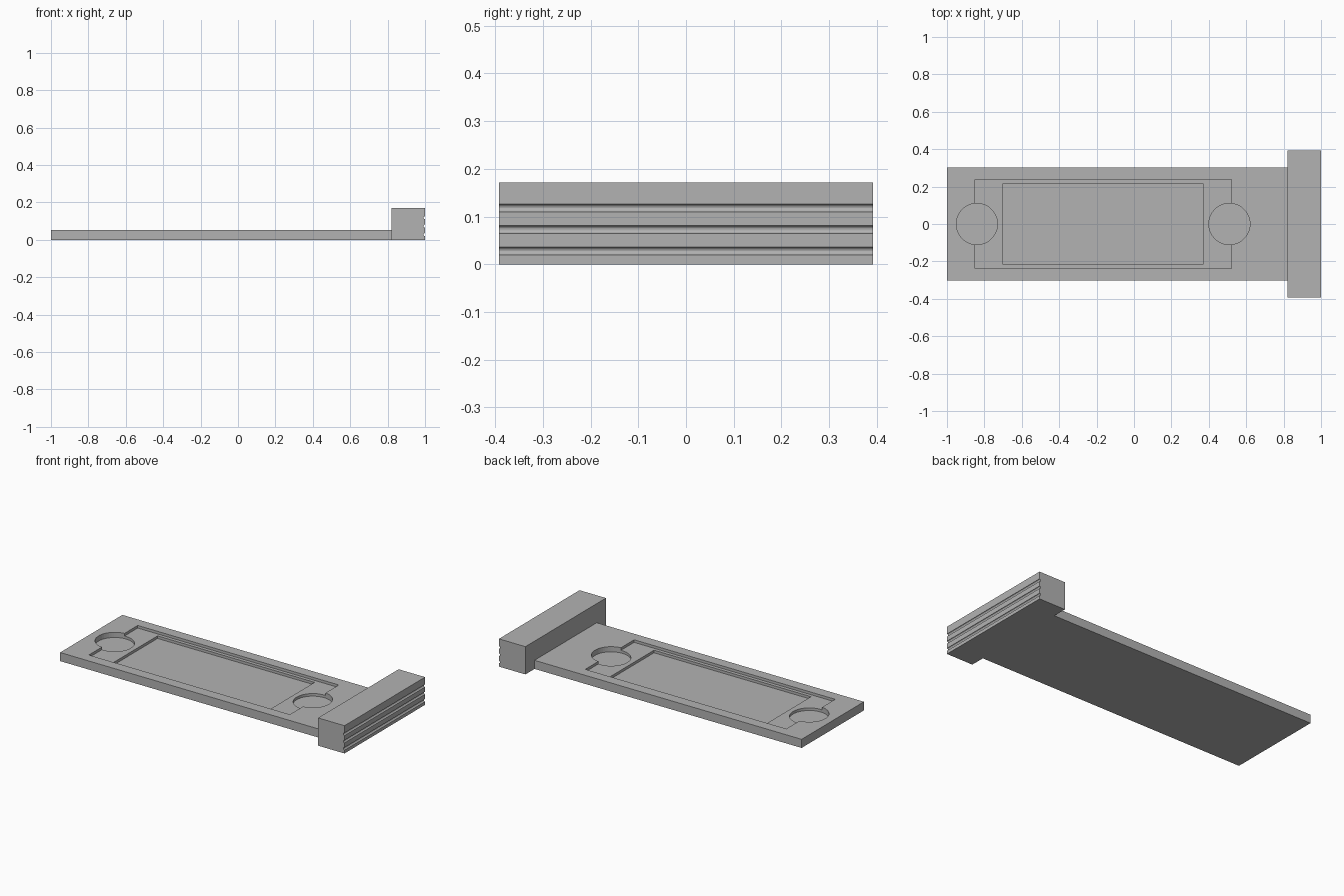
import bpy, bmesh, math

cube = bpy.data.objects.get("Cube")
if cube:
    bpy.data.objects.remove(cube, do_unlink=True)

grey = bpy.data.materials.new("plain_grey")
grey.use_nodes = True
colour = (0.45, 0.45, 0.45, 1)
grey.diffuse_color = colour
grey.node_tree.nodes["Principled BSDF"].inputs["Base Color"].default_value = colour

TOP = 0.053


def prism(name, outline, low, high, place):
    """Extrude a closed 2D outline between two levels; place maps (a, b, level) to xyz."""
    bm = bmesh.new()
    ends = [[bm.verts.new(place(a, b, level)) for a, b in outline] for level in (low, high)]
    bm.faces.new(ends[0])
    bm.faces.new(ends[1])
    n = len(outline)
    for i in range(n):
        j = (i + 1) % n
        bm.faces.new((ends[0][i], ends[0][j], ends[1][j], ends[1][i]))
    bmesh.ops.recalc_face_normals(bm, faces=bm.faces)
    mesh = bpy.data.meshes.new(name)
    bm.to_mesh(mesh)
    bm.free()
    mesh.materials.append(grey)
    obj = bpy.data.objects.new(name, mesh)
    bpy.context.collection.objects.link(obj)
    return obj


def upright(a, b, level):
    return (a, b, level)


def sideways(a, b, level):
    return (a, level, b)


def rect(x0, x1, half):
    return [(x0, -half), (x1, -half), (x1, half), (x0, half)]


def arc(cx, cy, r, start, end, steps):
    angles = [start + (end - start) * i / steps for i in range(steps + 1)]
    return [(cx + r * math.cos(t), cy + r * math.sin(t)) for t in angles]


def cut(target, outline, depth):
    """Sink a flat-bottomed pocket into the top of the target."""
    cutter = prism("pocket_cutter", outline, TOP - depth, TOP + 0.1, upright)
    cutter.hide_render = True
    mod = target.modifiers.new("pocket", "BOOLEAN")
    mod.operation = "DIFFERENCE"
    mod.solver = "EXACT"
    mod.object = cutter
    bpy.context.view_layer.objects.active = target
    bpy.ops.object.modifier_apply(modifier=mod.name)
    bpy.data.objects.remove(cutter, do_unlink=True)


# Flat tray with a stepped pocket and two finger wells
tray = prism("tray", rect(-1, 0.82, 0.303), 0, TOP, upright)
cut(tray, rect(-0.85, 0.52, 0.238), 0.016)
cut(tray, rect(-0.70, 0.37, 0.217), 0.032)
for x in (-0.84, 0.51):
    cut(tray, arc(x, 0, 0.11, 0, math.tau, 48)[:-1], 0.032)

# End block with three rounded grip grooves across its outer face
profile = [(0.82, 0.171), (0.82, 0), (1, 0)]
for z in (0.028, 0.073, 0.118):
    profile += arc(1, z, 0.008, 1.5 * math.pi, 0.5 * math.pi, 8)
profile.append((1, 0.171))
prism("grip_block", profile, -0.392, 0.392, sideways)
